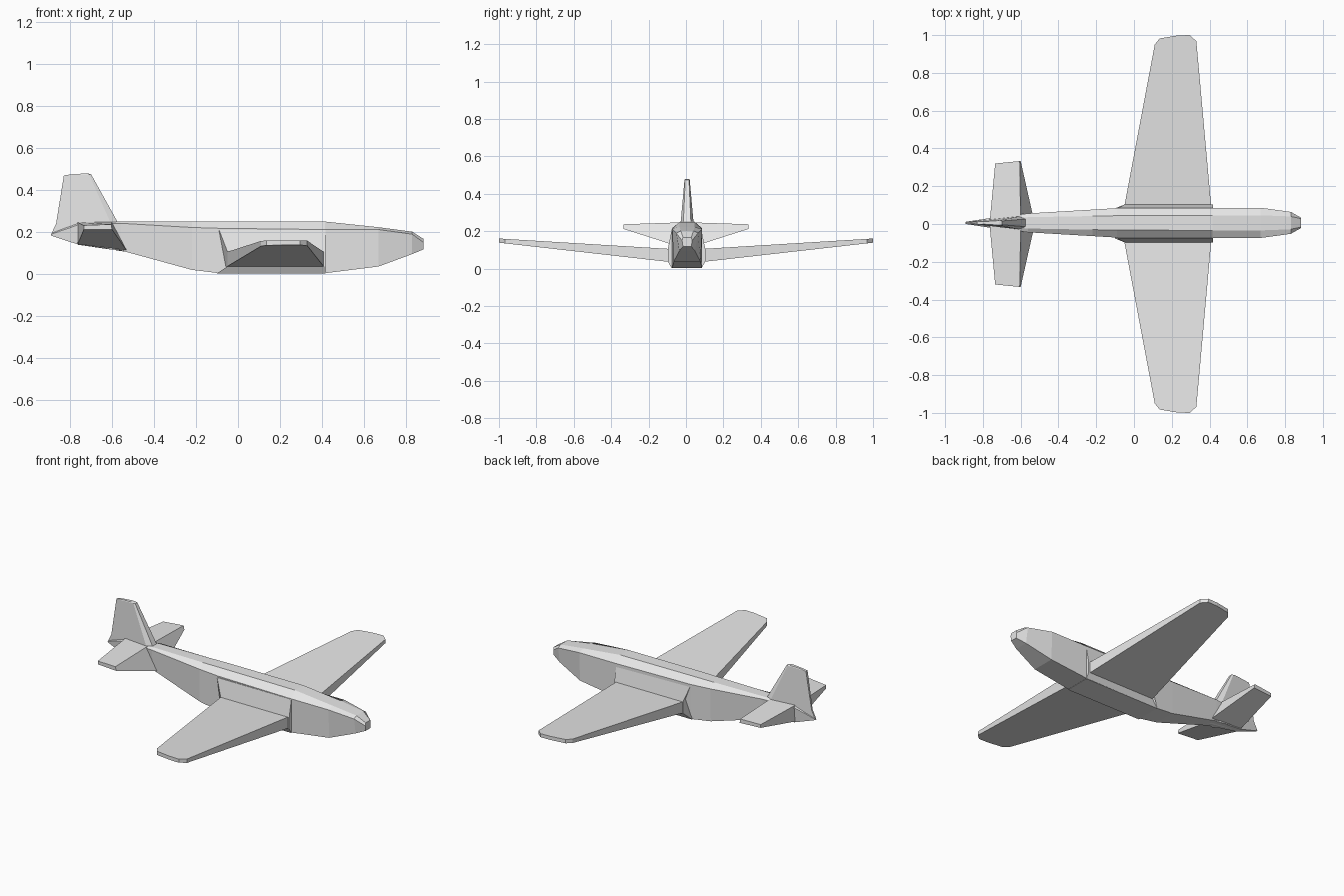
import bpy, bmesh

grey = bpy.data.materials.new("plain_grey")
grey.diffuse_color = (0.8, 0.8, 0.8, 1)


def loft(name, rings):
    """Skin a list of equal-length closed rings and cap both ends."""
    bm = bmesh.new()
    loops = [[bm.verts.new(p) for p in ring] for ring in rings]
    n = len(loops[0])
    for a, b in zip(loops, loops[1:]):
        for i in range(n):
            j = (i + 1) % n
            bm.faces.new((a[i], a[j], b[j], b[i]))
    bm.faces.new(loops[0])
    bm.faces.new(loops[-1])
    bmesh.ops.recalc_face_normals(bm, faces=bm.faces[:])
    mesh = bpy.data.meshes.new(name)
    bm.to_mesh(mesh)
    bm.free()
    mesh.materials.append(grey)
    obj = bpy.data.objects.new(name, mesh)
    bpy.context.collection.objects.link(obj)
    return obj


def both_sides(points, shift=0.0):
    """Close a half section of (x, y, z) points by mirroring it across y."""
    return ([(x, y + shift, z) for x, y, z in points] +
            [(x, shift - y, z) for x, y, z in reversed(points)])


# Fuselage: x, bottom (half width, z), shoulder (half width, z), top (half width, z)
SHIFT = 0.006
sections = [
    (-0.89, (0.005, 0.183), (0.006, 0.19), (0.004, 0.195)),
    (-0.76, (0.018, 0.14), (0.026, 0.235), (0.015, 0.243)),
    (-0.56, (0.035, 0.113), (0.05, 0.242), (0.03, 0.25)),
    (-0.22, (0.066, 0.02), (0.07, 0.222), (0.036, 0.25)),
    (-0.09, (0.076, 0.004), (0.078, 0.218), (0.038, 0.251)),
    (0.415, (0.080, 0.004), (0.080, 0.212), (0.040, 0.25)),
    (0.67, (0.072, 0.036), (0.080, 0.212), (0.040, 0.223)),
    (0.83, (0.042, 0.095), (0.058, 0.19), (0.034, 0.202)),
    (0.885, (0.022, 0.118), (0.027, 0.15), (0.022, 0.167)),
]
loft("fuselage", [both_sides([(x, w, z) for w, z in prof], SHIFT)
                  for x, *prof in sections])

# Fairing blending the body sides into the wing roots
fairing = [(-0.09, 0.079, 0.21), (-0.05, 0.10, 0.106),
           (-0.05, 0.10, 0.037), (-0.10, 0.080, 0.003)]
loft("wing_fairing", [both_sides(fairing, 0.003),
                      both_sides([(0.418, y, z) for _, y, z in fairing], 0.003)])

# Wings: tapered slabs with clipped tips and slight dihedral
outline = [(-0.064, 0.02), (-0.05, 0.10), (0.11, 0.95), (0.135, 0.982),
           (0.23, 0.998), (0.295, 1.0), (0.33, 0.968), (0.408, 0.10), (0.415, 0.02)]
for side, label in ((1, "left"), (-1, "right")):
    lower = [(x, side * y, 0.037 + (y - 0.1) * 0.113) for x, y in outline]
    upper = [(x, side * y, 0.106 + (y - 0.1) * 0.061) for x, y in outline]
    loft(label + "_wing", [lower, upper])

    # Tailplane: thick at the root, thin at the tip, with a raked leading face
    root = [(-0.765, 0.0, 0.140), (-0.765, 0.0, 0.247),
            (-0.60, 0.0, 0.248), (-0.525, 0.0, 0.105)]
    tip = [(-0.735, 0.32, 0.212), (-0.735, 0.32, 0.232),
           (-0.605, 0.333, 0.237), (-0.60, 0.333, 0.212)]
    loft(label + "_tailplane", [[(x, side * y, z) for x, y, z in ring]
                                for ring in (root, tip)])

# Fin: horizontal sections with a narrow trailing edge and chamfered leading edge
levels = [
    # z at rear, z at front, rear x, shoulder x, front x, rear/shoulder/front half widths
    (0.185, 0.115, -0.893, -0.60, -0.54, 0.005, 0.036, 0.022),
    (0.24, 0.25, -0.867, -0.61, -0.575, 0.005, 0.034, 0.020),
    (0.47, 0.475, -0.83, -0.71, -0.70, 0.008, 0.014, 0.010),
    (0.476, 0.479, -0.79, -0.73, -0.715, 0.007, 0.011, 0.008),
]
loft("tail_fin", [both_sides([(xr, wr, zr), (xs, ws, zf), (xf, wf, zf)], 0.006)
                  for zr, zf, xr, xs, xf, wr, ws, wf in levels])
